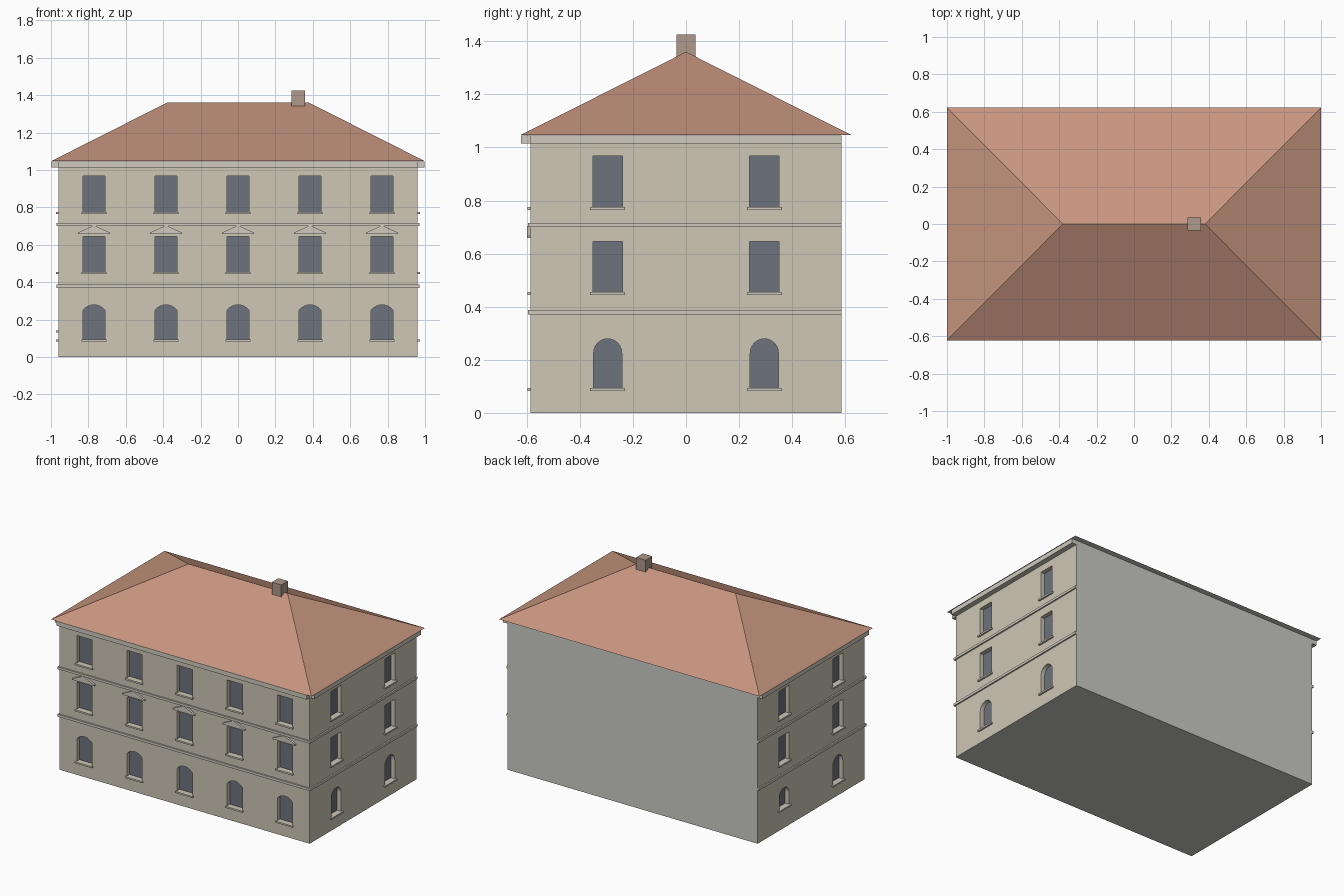
import bpy, bmesh, math
from mathutils import Matrix, Vector

if "Cube" in bpy.data.objects:
    bpy.data.objects.remove(bpy.data.objects["Cube"])

HX, HY, TOP = 0.96, 0.585, 1.045
RECESS = 0.03


def mat(name, r, g, b):
    m = bpy.data.materials.new(name)
    m.diffuse_color = (r, g, b, 1)
    m.use_nodes = True
    m.node_tree.nodes["Principled BSDF"].inputs["Base Color"].default_value = m.diffuse_color
    return m


WALL = mat("plaster", 0.61, 0.57, 0.46)
TRIM = mat("trim_stone", 0.63, 0.60, 0.52)
ROOF = mat("roof_tile", 0.57, 0.30, 0.21)
BRICK = mat("chimney_brick", 0.43, 0.32, 0.26)
GLASS = mat("window_glass", 0.155, 0.17, 0.205)
PLAIN = mat("plain_grey", 0.6, 0.6, 0.57)


def frame(u, w, origin):
    """Facade frame: u across, z up, w outward."""
    m = Matrix((u, (0, 0, 1), w)).transposed().to_4x4()
    m.translation = origin
    return m


FRONT = frame((1, 0, 0), (0, -1, 0), (0, -HY, 0))
RIGHT = frame((0, 1, 0), (1, 0, 0), (HX, 0, 0))
LEFT = frame((0, -1, 0), (-1, 0, 0), (-HX, 0, 0))


def prism(bm, m, pts, w0, w1):
    """Extrude a facade outline from depth w0 to w1."""
    lo = [bm.verts.new(m @ Vector((u, v, w0))) for u, v in pts]
    hi = [bm.verts.new(m @ Vector((u, v, w1))) for u, v in pts]
    bm.faces.new(lo[::-1])
    bm.faces.new(hi)
    n = len(pts)
    for i in range(n):
        j = (i + 1) % n
        bm.faces.new((lo[i], lo[j], hi[j], hi[i]))


def rect(u0, u1, v0, v1):
    return [(u0, v0), (u1, v0), (u1, v1), (u0, v1)]


def opening(u, w, v0, v1, rise):
    """Window outline with an arched top of the given rise (0 = flat)."""
    h = w / 2
    if not rise:
        return rect(u - h, u + h, v0, v1)
    r = (h * h + rise * rise) / (2 * rise)
    a = math.asin(min(1, h / r))
    arc = [(u + r * math.sin(a - 2 * a * i / 12),
            v1 - r + r * math.cos(a - 2 * a * i / 12)) for i in range(13)]
    return [(u - h, v0), (u + h, v0)] + arc


def finish(name, bm, *mats):
    bmesh.ops.recalc_face_normals(bm, faces=bm.faces)
    me = bpy.data.meshes.new(name)
    bm.to_mesh(me)
    bm.free()
    for m in mats:
        me.materials.append(m)
    ob = bpy.data.objects.new(name, me)
    bpy.context.collection.objects.link(ob)
    return ob


def box(name, x0, x1, y0, y1, z0, z1, *mats):
    bm = bmesh.new()
    m = Matrix.Translation(((x0 + x1) / 2, (y0 + y1) / 2, (z0 + z1) / 2))
    m = m @ Matrix.Diagonal((x1 - x0, y1 - y0, z1 - z0, 1))
    bmesh.ops.create_cube(bm, size=1, matrix=m)
    return finish(name, bm, *mats)


cut, panes, sills, peds, bands, cornice = (bmesh.new() for _ in range(6))

# Windows: recess, glass and sill on the front and both sides
columns = [(FRONT, 0.385 * i, 0.117, 0.117, 0.03) for i in range(-2, 3)]
columns += [(m, u, 0.11, 0.106, 0.053) for m in (RIGHT, LEFT) for u in (-0.295, 0.295)]
for m, u, w, w_ground, rise in columns:
    low = 0.143 if m is LEFT and u < 0 else 0.094
    for v0, v1, width, r in ((low, 0.279, w_ground, rise),
                             (0.455, 0.645, w, 0), (0.775, 0.967, w, 0)):
        pts = opening(u, width, v0, v1, r)
        prism(cut, m, pts, -RECESS, 0.02)
        prism(panes, m, pts, -RECESS - 0.002, -RECESS + 0.001)
        prism(sills, m, rect(u - 0.066, u + 0.066, v0 - 0.011, v0), -0.002, 0.012)
    # Pediments over the middle front windows
    if m is FRONT:
        prism(peds, m, [(u - 0.085, 0.658), (u + 0.085, 0.658), (u + 0.085, 0.666),
                        (u, 0.704), (u - 0.085, 0.666)], -0.002, 0.014)

# String courses and cornice
for m, half, half_c in ((FRONT, HX + 0.01, HX), (RIGHT, HY, HY), (LEFT, HY, HY)):
    for v0, v1 in ((0.37, 0.387), (0.70, 0.716)):
        prism(bands, m, rect(-half, half, v0, v1), -0.002, 0.01)
    prism(cornice, m, rect(-half_c, half_c, 1.014, TOP), -0.002, 0.036)

# Walls: plastered on three sides, plain at the back and underneath
walls = box("walls", -HX, HX, -HY, HY, 0, TOP, WALL, PLAIN)
for p in walls.data.polygons:
    if p.normal.y > 0.5 or abs(p.normal.z) > 0.5:
        p.material_index = 1
cutter = finish("window_cutter", cut, WALL)
cutter.hide_render = True
mod = walls.modifiers.new("window_recesses", 'BOOLEAN')
mod.operation = 'DIFFERENCE'
mod.solver = 'EXACT'
mod.object = cutter
bpy.context.view_layer.objects.active = walls
bpy.ops.object.modifier_apply(modifier=mod.name)
bpy.data.objects.remove(cutter)

finish("window_panes", panes, GLASS)
finish("window_sills", sills, TRIM)
finish("window_pediments", peds, TRIM)
finish("string_courses", bands, TRIM)
finish("cornice", cornice, TRIM)

# Hipped roof
bm = bmesh.new()
e = [bm.verts.new((x, y, 1.047)) for x, y in ((-1, -0.622), (1, -0.622), (1, 0.622), (-1, 0.622))]
a, b = (bm.verts.new((x, 0, 1.36)) for x in (-0.38, 0.38))
for f in ((e[0], e[1], b, a), (e[1], e[2], b), (e[2], e[3], a, b), (e[3], e[0], a)):
    bm.faces.new(f)
bm.faces.new(e[::-1]).material_index = 1
finish("roof", bm, ROOF, PLAIN)

# Chimney
box("chimney", 0.285, 0.357, -0.036, 0.036, 1.3, 1.425, BRICK)
